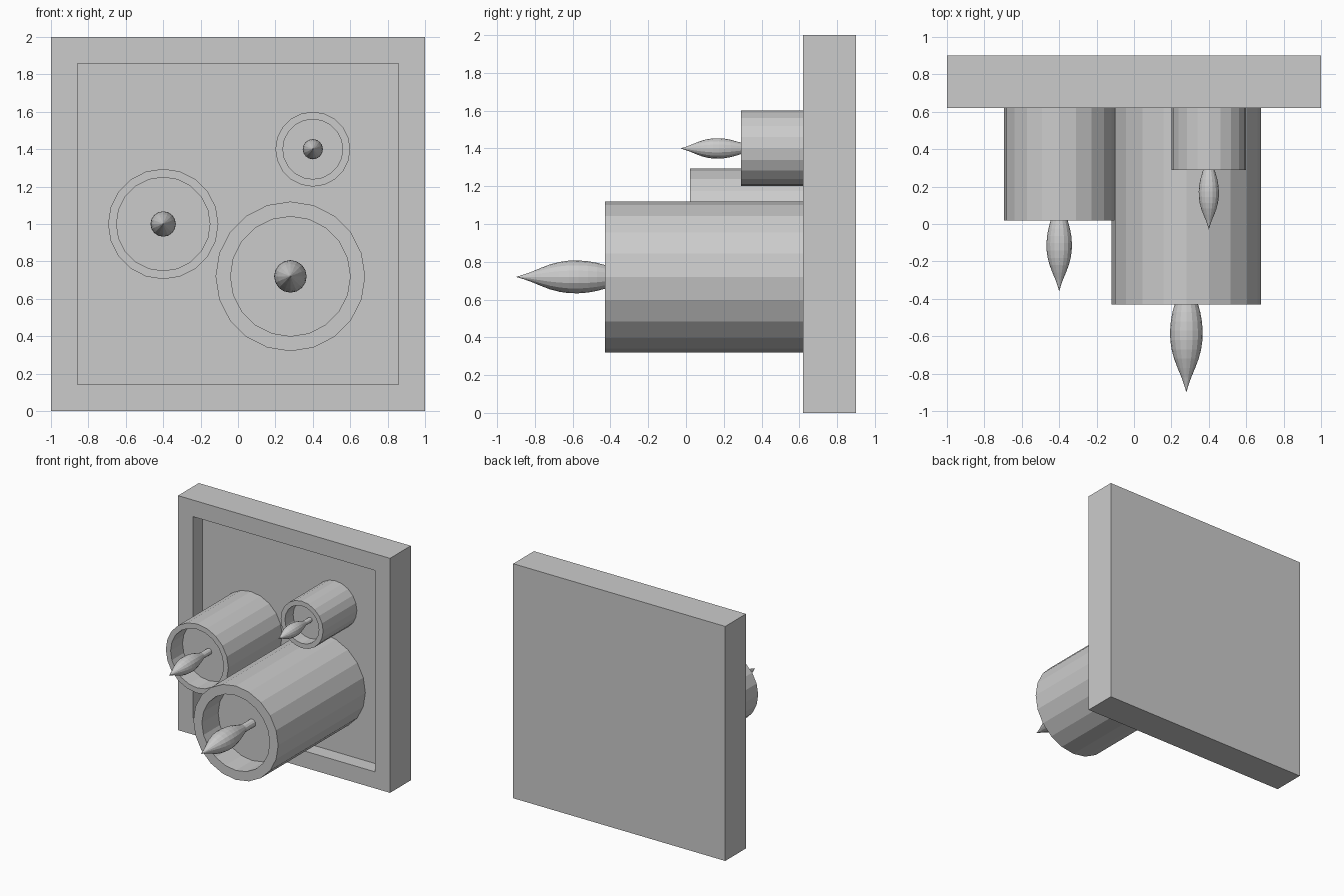
import bpy, bmesh, math
from mathutils import Vector

if "Cube" in bpy.data.objects:
    bpy.data.objects.remove(bpy.data.objects["Cube"])


def new_object(name, bm):
    bmesh.ops.recalc_face_normals(bm, faces=bm.faces)
    mesh = bpy.data.meshes.new(name)
    bm.to_mesh(mesh)
    bm.free()
    ob = bpy.data.objects.new(name, mesh)
    bpy.context.collection.objects.link(ob)
    return ob


def lathe(name, profile, x, z, sides):
    """Spin (y, radius) points round a front-to-back axis through (x, z)."""
    bm = bmesh.new()
    rings = []
    for y, r in profile:
        if r == 0:
            rings.append([bm.verts.new((x, y, z))] * sides)
        else:
            angles = [2 * math.pi * i / sides for i in range(sides)]
            rings.append([bm.verts.new((x + r * math.cos(a), y, z + r * math.sin(a)))
                          for a in angles])
    for a, b in zip(rings, rings[1:]):
        for i in range(sides):
            j = (i + 1) % sides
            corners = list(dict.fromkeys((a[i], a[j], b[j], b[i])))
            bm.faces.new(corners)
    return new_object(name, bm)


# Square backing with a recessed front panel
bm = bmesh.new()
bmesh.ops.create_cube(bm, size=1)
for v in bm.verts:
    v.co = Vector((v.co.x * 2, v.co.y * 0.28 + 0.76, v.co.z * 2 + 1))
bm.faces.ensure_lookup_table()
front = min(bm.faces, key=lambda f: f.calc_center_median().y)
bmesh.ops.inset_region(bm, faces=[front], thickness=0.2)
panel = bmesh.ops.extrude_face_region(bm, geom=[front])
bmesh.ops.delete(bm, geom=[front], context='FACES_ONLY')
bmesh.ops.translate(bm, vec=(0, 0.125, 0),
                    verts=[g for g in panel['geom'] if isinstance(g, bmesh.types.BMVert)])
new_object("recessed_frame", bm)

# Flame outline for the largest candle: distance from tip, radius
FLAME = [(0, 0), (0.04, 0.012), (0.08, 0.026), (0.13, 0.047), (0.18, 0.066),
         (0.23, 0.079), (0.28, 0.086), (0.33, 0.087), (0.38, 0.083), (0.43, 0.074),
         (0.48, 0.06), (0.53, 0.045), (0.57, 0.032), (0.59, 0)]

# Candles: name, x, z, radius, rim thickness, front y, cup depth, flame tip y, flame scale
CANDLES = [("large", 0.28, 0.72, 0.40, 0.08, -0.43, 0.22, -0.90, 1.0),
           ("medium", -0.40, 1.00, 0.295, 0.045, 0.02, 0.16, -0.36, 0.78),
           ("small", 0.40, 1.40, 0.20, 0.04, 0.29, 0.11, -0.03, 0.62)]
for name, x, z, r, rim, y, cup, tip, s in CANDLES:
    # Wax body with a hollow cup in its end
    lathe(name + "_candle", [(0.76, 0), (0.76, r), (y, r), (y, r - rim),
                             (y + cup, r - rim), (y + cup, 0)], x, z, 20)
    lathe(name + "_flame", [(tip + d * s, w * s) for d, w in FLAME], x, z, 16)
    # Wick joining the flame to the cup floor
    lathe(name + "_wick", [(tip + 0.54 * s, 0), (tip + 0.54 * s, 0.034 * s),
                           (y + cup + 0.01, 0.034 * s), (y + cup + 0.01, 0)], x, z, 12)
